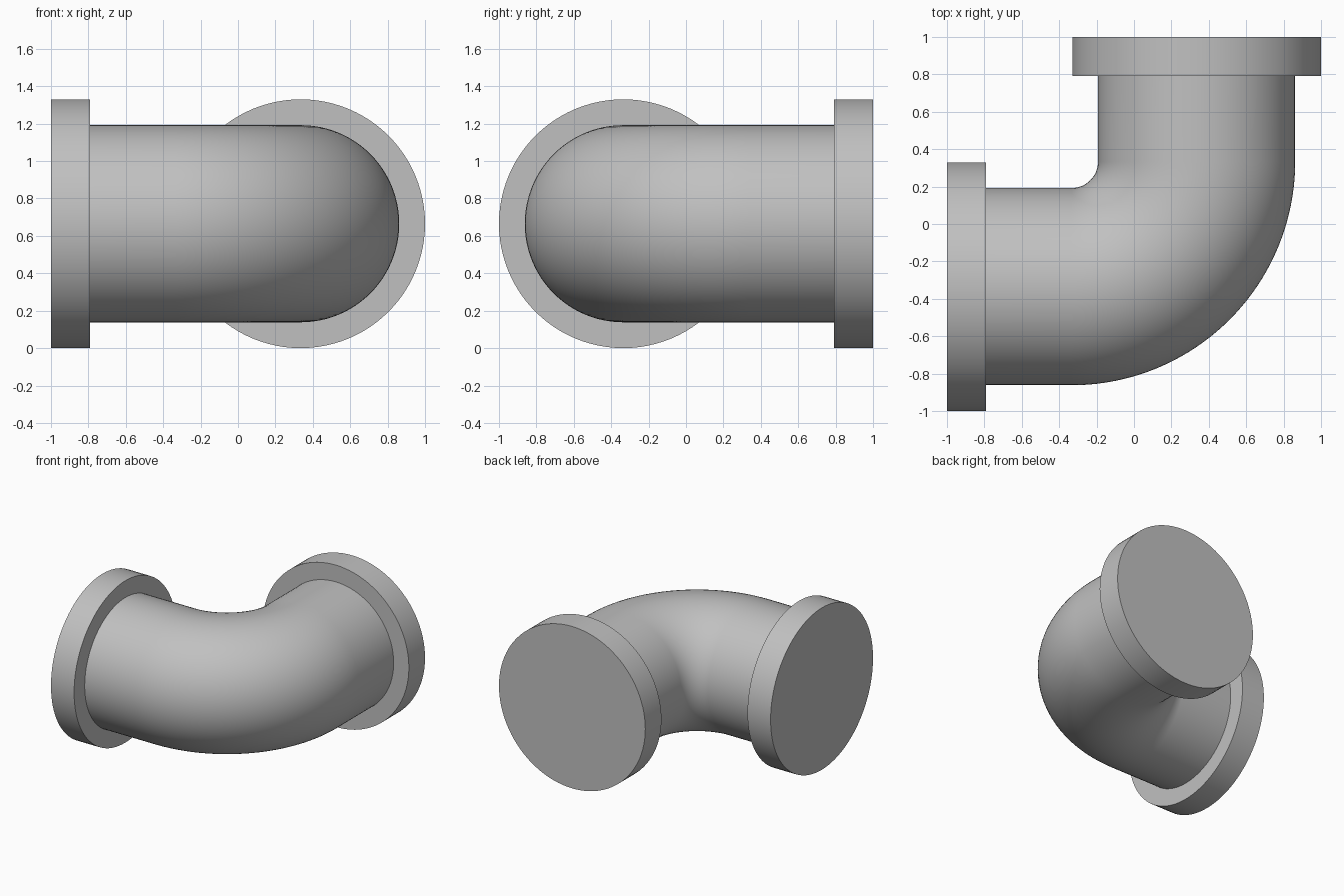
import bpy
import bmesh
from math import sin, cos, pi, radians
from mathutils import Vector, Matrix

cube = bpy.data.objects.get("Cube")
if cube:
    bpy.data.objects.remove(cube, do_unlink=True)

PIPE_R, FLANGE_R, THICK = 0.527, 0.665, 0.21
AXIS = 0.335           # offset of each pipe leg, also the bend centre
BEND_R = 2 * AXIS
SIDES = 96

grey = bpy.data.materials.new("plain_grey")
grey.use_nodes = True
colour = (0.53, 0.53, 0.53, 1)
grey.diffuse_color = colour
grey.node_tree.nodes["Principled BSDF"].inputs["Base Color"].default_value = colour


def finish(bm, name, angle):
    bmesh.ops.recalc_face_normals(bm, faces=bm.faces)
    mesh = bpy.data.meshes.new(name)
    bm.to_mesh(mesh)
    bm.free()
    mesh.materials.append(grey)
    obj = bpy.data.objects.new(name, mesh)
    bpy.context.collection.objects.link(obj)
    bpy.ops.object.select_all(action='DESELECT')
    obj.select_set(True)
    bpy.context.view_layer.objects.active = obj
    bpy.ops.object.shade_smooth_by_angle(angle=radians(angle))


def flange(name, centre, axis):
    bm = bmesh.new()
    turn = Vector(axis).to_track_quat('Z', 'Y').to_matrix().to_4x4()
    bmesh.ops.create_cone(bm, cap_ends=True, segments=SIDES, radius1=FLANGE_R,
                          radius2=FLANGE_R, depth=THICK,
                          matrix=Matrix.Translation(centre) @ turn)
    finish(bm, name, 30)


# Elbow pipe: straight leg, quarter bend, straight leg
end = 1 - THICK + 0.01
path = [(Vector((-end, -AXIS, FLANGE_R)), 0)]
steps = 40
for i in range(steps + 1):
    a = pi / 2 * i / steps
    path.append((Vector((-AXIS + BEND_R * sin(a), AXIS - BEND_R * cos(a), FLANGE_R)), a))
path.append((Vector((AXIS, end, FLANGE_R)), pi / 2))

bm = bmesh.new()
rings = []
for centre, a in path:
    outward = Vector((sin(a), -cos(a), 0))
    ring = []
    for k in range(SIDES):
        t = 2 * pi * k / SIDES
        ring.append(bm.verts.new(centre + PIPE_R * (outward * cos(t) + Vector((0, 0, sin(t))))))
    rings.append(ring)
for r1, r2 in zip(rings, rings[1:]):
    for k in range(SIDES):
        n = (k + 1) % SIDES
        bm.faces.new((r1[k], r1[n], r2[n], r2[k]))
finish(bm, "elbow_pipe", 60)

# End flanges
mid = 1 - THICK / 2
flange("right_flange", (-mid, -AXIS, FLANGE_R), (1, 0, 0))
flange("back_flange", (AXIS, mid, FLANGE_R), (0, 1, 0))
